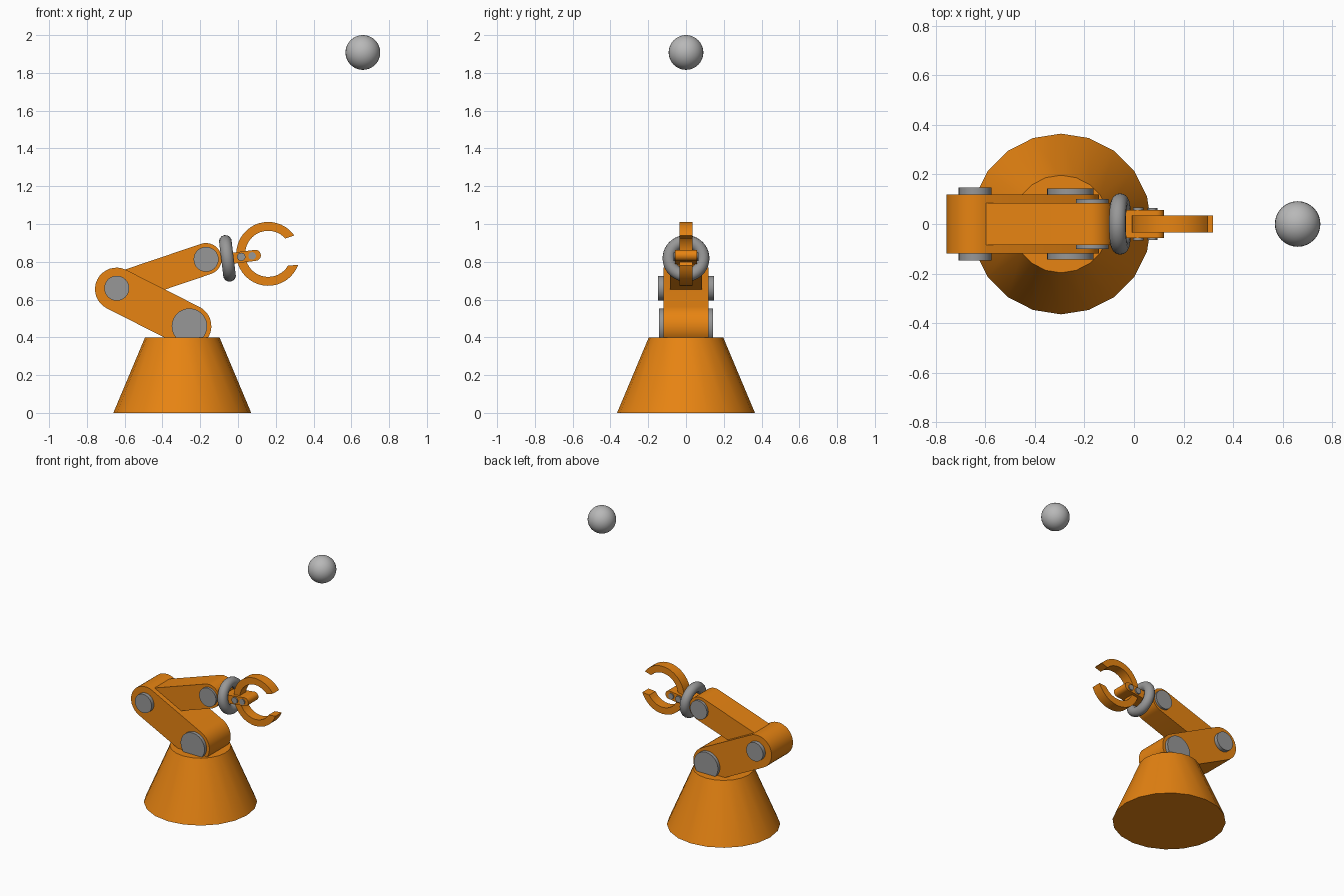
import bpy, bmesh, math
from math import cos, sin, radians, pi

if "Cube" in bpy.data.objects:
    bpy.data.objects.remove(bpy.data.objects["Cube"])


def material(name, rgb):
    m = bpy.data.materials.new(name)
    m.diffuse_color = (*rgb, 1)
    m.use_nodes = True
    m.node_tree.nodes["Principled BSDF"].inputs["Base Color"].default_value = m.diffuse_color
    return m


ORANGE = material("orange paint", (0.80, 0.23, 0.006))
STEEL = material("dark steel", (0.31, 0.31, 0.31))
BALL = material("light grey", (0.48, 0.48, 0.48))


def finish(obj, name, mat):
    obj.name = name
    obj.data.materials.append(mat)
    bpy.ops.object.select_all(action='DESELECT')
    obj.select_set(True)
    bpy.context.view_layer.objects.active = obj
    bpy.ops.object.shade_smooth_by_angle(angle=radians(35))
    return obj


def extrude_profile(name, points, half_width, mat):
    """Extrude an (x, z) outline symmetrically along y."""
    bm = bmesh.new()
    face = bm.faces.new([bm.verts.new((x, -half_width, z)) for x, z in points])
    ext = bmesh.ops.extrude_face_region(bm, geom=[face])
    moved = [v for v in ext["geom"] if isinstance(v, bmesh.types.BMVert)]
    bmesh.ops.translate(bm, verts=moved, vec=(0, 2 * half_width, 0))
    bmesh.ops.recalc_face_normals(bm, faces=bm.faces)
    mesh = bpy.data.meshes.new(name)
    bm.to_mesh(mesh)
    bm.free()
    obj = bpy.data.objects.new(name, mesh)
    bpy.context.collection.objects.link(obj)
    return finish(obj, name, mat)


def arc(center, r, a0, a1, n):
    return [(center[0] + r * cos(a0 + (a1 - a0) * i / n),
             center[1] + r * sin(a0 + (a1 - a0) * i / n)) for i in range(n + 1)]


def link(name, a, b, r, half_width):
    """Round-ended bar between two joints."""
    t = math.atan2(b[1] - a[1], b[0] - a[0])
    pts = arc(b, r, t - pi / 2, t + pi / 2, 16) + arc(a, r, t + pi / 2, t + 3 * pi / 2, 16)
    extrude_profile(name, pts, half_width, ORANGE)


def pin(name, c, r, half_width):
    bpy.ops.mesh.primitive_cylinder_add(vertices=32, radius=r, depth=2 * half_width,
                                        location=(c[0], 0, c[1]), rotation=(pi / 2, 0, 0))
    finish(bpy.context.object, name, STEEL)


# Tapered base
bpy.ops.mesh.primitive_cone_add(vertices=20, radius1=0.365, radius2=0.197, depth=0.4,
                                location=(-0.295, 0, 0.2))
finish(bpy.context.object, "base", ORANGE)

# Arm links and joint pins
shoulder, elbow, wrist = (-0.255, 0.459), (-0.643, 0.655), (-0.170, 0.815)
link("lower_arm", shoulder, elbow, 0.114, 0.12)
link("upper_arm", elbow, wrist, 0.084, 0.085)
pin("shoulder_pin", (-0.257, 0.459), 0.094, 0.143)
pin("elbow_pin", (-0.642, 0.66), 0.066, 0.147)
pin("wrist_pin", (-0.169, 0.813), 0.066, 0.101)

# Wrist ring
bpy.ops.mesh.primitive_torus_add(major_radius=0.09, minor_radius=0.034, major_segments=40,
                                 minor_segments=14, location=(-0.056, 0, 0.818),
                                 rotation=(0, pi / 2 - radians(7), 0))
finish(bpy.context.object, "wrist_ring", STEEL)

# Gripper mount with two small pins
link("gripper_mount", (-0.06, 0.815), (0.092, 0.834), 0.029, 0.057)
pin("rear_gripper_pin", (0.017, 0.826), 0.022, 0.066)
pin("front_gripper_pin", (0.075, 0.831), 0.02, 0.064)

# Gripper claws: half rings meeting at the mount
hub = (0.16, 0.842)
for name, outer, inner in (("upper_claw", 35, 42), ("lower_claw", -20, -31)):
    end = pi if outer > 0 else -pi
    pts = arc(hub, 0.169, radians(outer), end, 18) + arc(hub, 0.122, end, radians(inner), 18)
    extrude_profile(name, pts, 0.035, ORANGE)

# Floating ball
bpy.ops.mesh.primitive_uv_sphere_add(segments=32, ring_count=16, radius=0.092,
                                     location=(0.661, 0, 1.908))
finish(bpy.context.object, "ball", BALL)
